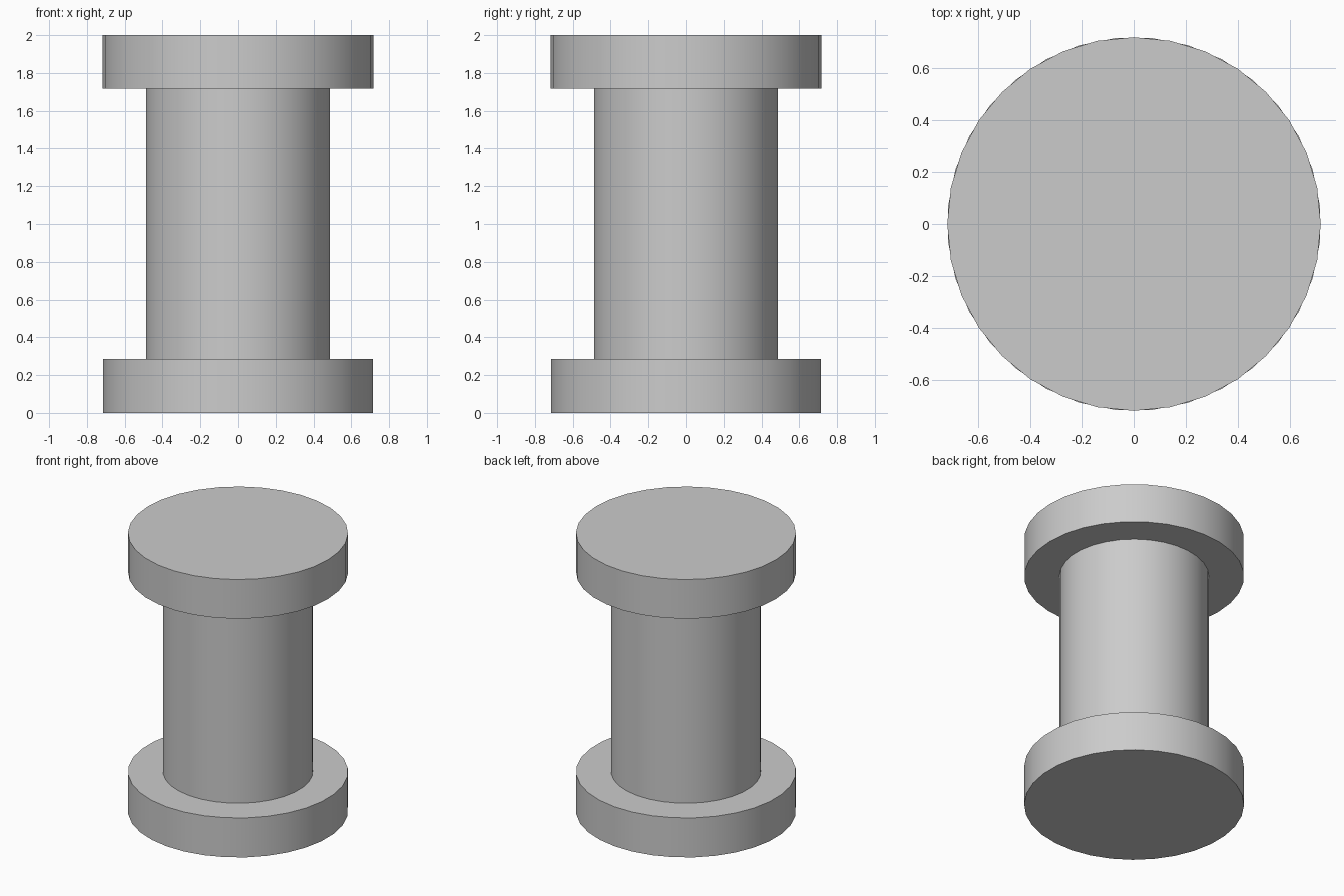
import bpy
import math

if "Cube" in bpy.data.objects:
    bpy.data.objects.remove(bpy.data.objects["Cube"])

SIDES = 32
HALF_STEP = math.pi / SIDES


def cylinder(name, radius, z0, z1, turn=0.0):
    bpy.ops.mesh.primitive_cylinder_add(
        vertices=SIDES, radius=radius, depth=z1 - z0,
        location=(0, 0, (z0 + z1) / 2), rotation=(0, 0, turn))
    obj = bpy.context.object
    obj.name = name
    bpy.ops.object.shade_smooth_by_angle(angle=math.radians(30))
    return obj


# Bottom flange, turned half a facet relative to the top one
cylinder("bottom_flange", 0.718, 0.0, 0.284, HALF_STEP)

# Central shaft between the flanges
cylinder("shaft", 0.49, 0.284, 1.718, HALF_STEP)

# Top flange
cylinder("top_flange", 0.718, 1.718, 2.0)
